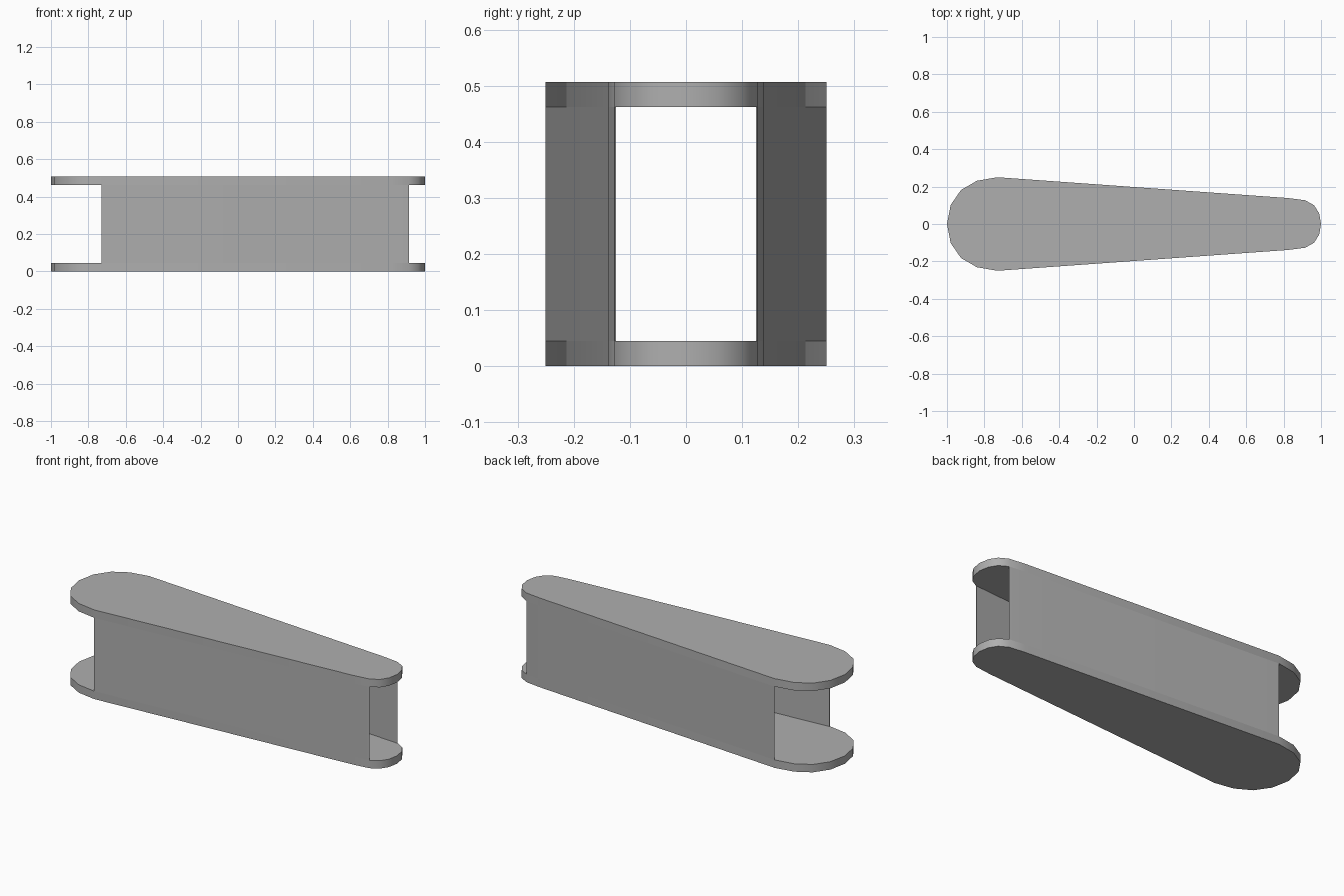
import bpy
import bmesh

cube = bpy.data.objects.get("Cube")
if cube:
    bpy.data.objects.remove(cube, do_unlink=True)

grey = bpy.data.materials.new("plain grey")
grey.use_nodes = True
colour = (0.43, 0.43, 0.43, 1)
grey.diffuse_color = colour
grey.node_tree.nodes["Principled BSDF"].inputs["Base Color"].default_value = colour

HEIGHT = 0.507
PLATE = 0.045

# Half outline of the tapered link, wide end to narrow end
half = [(-1, 0), (-0.98, 0.102), (-0.925, 0.182), (-0.84, 0.231), (-0.73, 0.25),
        (0.82, 0.139), (0.915, 0.127), (0.963, 0.1), (0.99, 0.057), (1, 0)]
outline = half + [(x, -y) for x, y in half[-2:0:-1]]


def prism(name, points, bottom, top):
    """Extrude a flat outline upwards between two heights."""
    bm = bmesh.new()
    face = bm.faces.new([bm.verts.new((x, y, bottom)) for x, y in points])
    grown = bmesh.ops.extrude_face_region(bm, geom=[face])["geom"]
    verts = [g for g in grown if isinstance(g, bmesh.types.BMVert)]
    bmesh.ops.translate(bm, verts=verts, vec=(0, 0, top - bottom))
    bmesh.ops.recalc_face_normals(bm, faces=bm.faces)
    mesh = bpy.data.meshes.new(name)
    bm.to_mesh(mesh)
    bm.free()
    mesh.materials.append(grey)
    obj = bpy.data.objects.new(name, mesh)
    bpy.context.collection.objects.link(obj)
    bpy.ops.object.select_all(action='DESELECT')
    obj.select_set(True)
    bpy.context.view_layer.objects.active = obj
    bpy.ops.object.shade_smooth_by_angle(angle=0.6)
    return obj


# Rounded cover plates
prism("bottom_plate", outline, 0, PLATE)
prism("top_plate", outline, HEIGHT - PLATE, HEIGHT)

# Thin side walls, open at both ends
wall = half[4:7] + [(0.915, 0.125), (-0.73, 0.246)]
for name, side in (("back_wall", 1), ("front_wall", -1)):
    prism(name, [(x, y * side) for x, y in wall], PLATE, HEIGHT - PLATE)
